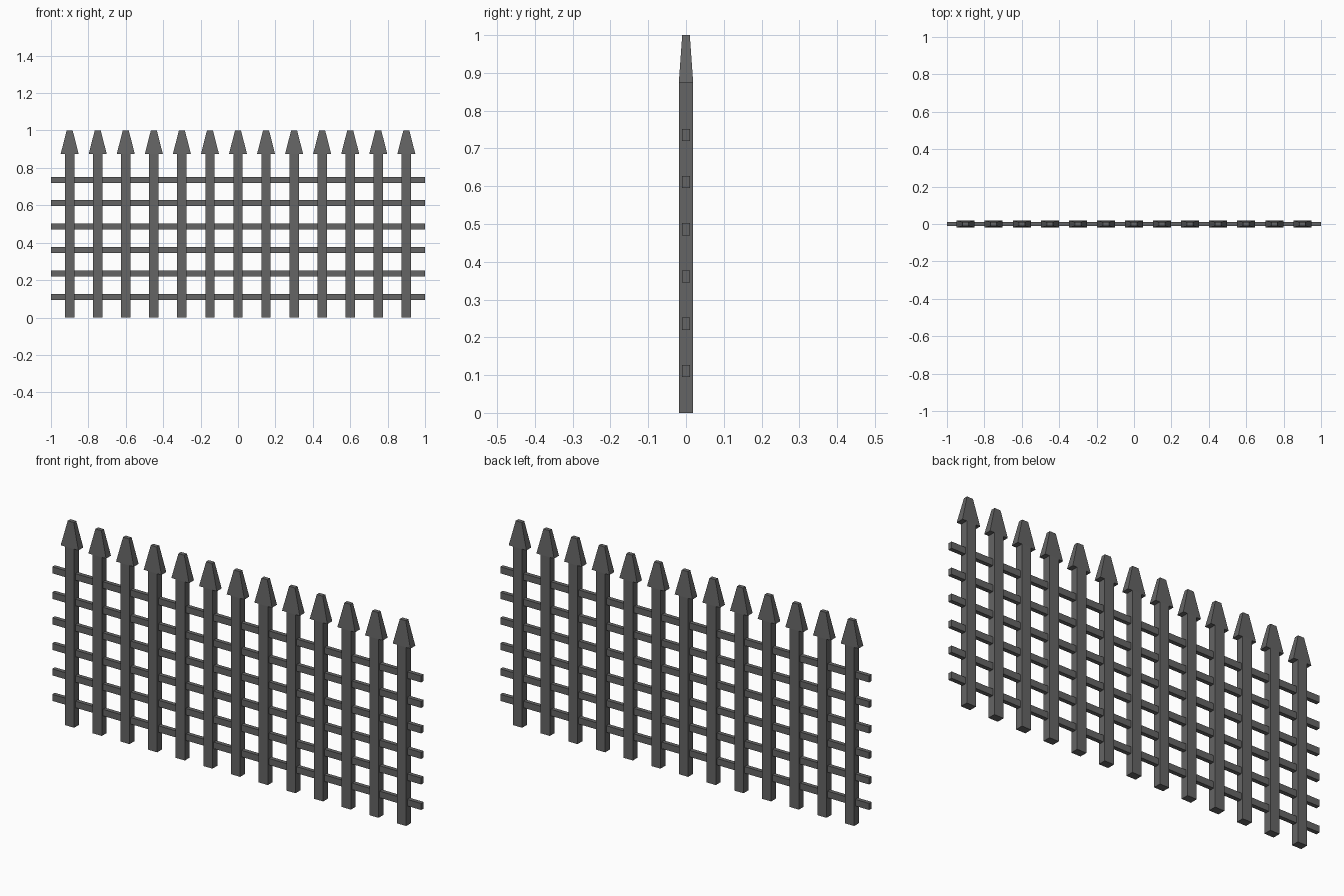
import bpy
import bmesh

if "Cube" in bpy.data.objects:
    bpy.data.objects.remove(bpy.data.objects["Cube"])


def frustum(name, x, y, z0, z1, bottom, top):
    """Four-sided tapered block; bottom and top are (width x, depth y)."""
    bm = bmesh.new()
    bmesh.ops.create_cube(bm, size=1)
    for v in bm.verts:
        w, d = top if v.co.z > 0 else bottom
        v.co = (x + v.co.x * w, y + v.co.y * d, z1 if v.co.z > 0 else z0)
    mesh = bpy.data.meshes.new(name)
    bm.to_mesh(mesh)
    bm.free()
    ob = bpy.data.objects.new(name, mesh)
    bpy.context.collection.objects.link(ob)
    ob.data.materials.append(iron)
    return ob


iron = bpy.data.materials.new("dark_iron")
iron.diffuse_color = (0.13, 0.13, 0.13, 1)
iron.use_nodes = True
iron.node_tree.nodes["Principled BSDF"].inputs["Base Color"].default_value = iron.diffuse_color

# Upright pickets with arrow-shaped heads
HEAD_Z = 0.875
for i in range(13):
    x = -0.9 + 0.15 * i
    frustum(f"picket_{i + 1}", x, 0, 0, HEAD_Z, (0.05, 0.038), (0.05, 0.038))
    frustum(f"picket_head_{i + 1}", x, 0, HEAD_Z, 1.0, (0.096, 0.038), (0.032, 0.02))

# Horizontal rails running through the pickets
for i in range(6):
    z = 0.111 + 0.125 * i
    frustum(f"rail_{i + 1}", 0, 0, z - 0.016, z + 0.016, (2, 0.02), (2, 0.02))
